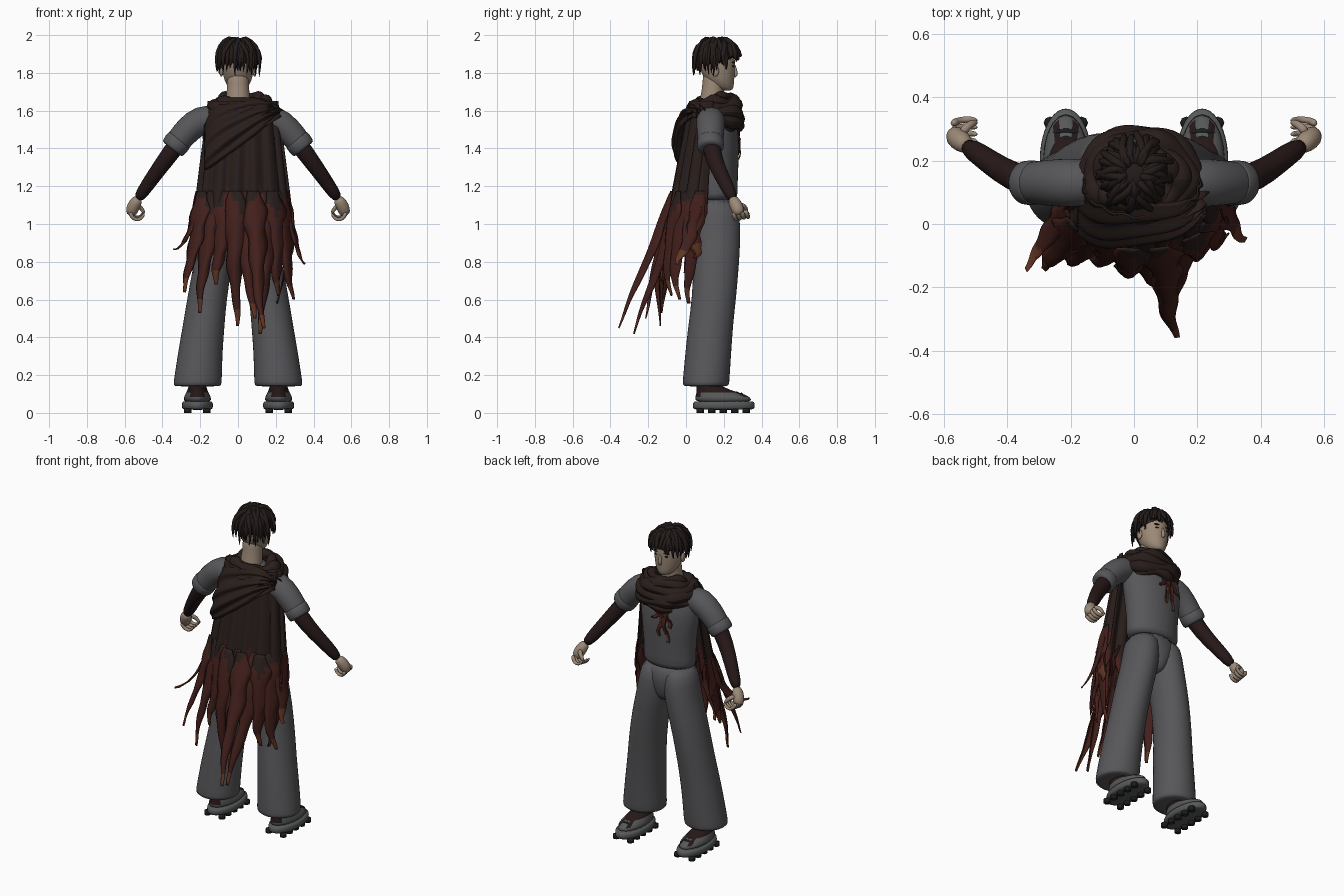
import bpy, bmesh, math, random
from mathutils import Vector

random.seed(4)
start_cube = bpy.data.objects.get("Cube")
if start_cube:
    bpy.data.objects.remove(start_cube)

def material(name, *rgb):
    mat = bpy.data.materials.new(name)
    mat.use_nodes = True
    mat.diffuse_color = (*rgb, 1)
    mat.node_tree.nodes["Principled BSDF"].inputs["Base Color"].default_value = (*rgb, 1)
    return mat

cloth_grey = material("cloth grey", .095, .095, .102)
shoe_grey = material("shoe grey", .095, .1, .1)
rubber = material("dark rubber", .012, .012, .014)
skin = material("skin", .33, .25, .185)
hair_brown = material("hair brown", .017, .011, .01)
wrap_brown = material("wrap brown", .022, .013, .011)
arm_maroon = material("arm maroon", .02, .009, .009)
ember_red = material("ember red", .055, .014, .011)
tip_orange = material("tip orange", .12, .035, .016)
cape_colours = [wrap_brown, ember_red, tip_orange]

def finish(name, bm, mats, rule=None, level=0, thickness=0):
    """Turn a bmesh into a smooth object, colouring faces by a rule on their centre."""
    bmesh.ops.recalc_face_normals(bm, faces=bm.faces)
    for face in bm.faces:
        face.smooth = True
        face.material_index = rule(face.calc_center_median()) if rule else 0
    mesh = bpy.data.meshes.new(name)
    bm.to_mesh(mesh)
    bm.free()
    for mat in mats:
        mesh.materials.append(mat)
    obj = bpy.data.objects.new(name, mesh)
    bpy.context.collection.objects.link(obj)
    if thickness:
        obj.modifiers.new("Thickness", "SOLIDIFY").thickness = thickness
    if level:
        smooth = obj.modifiers.new("Smooth", "SUBSURF")
        smooth.levels = smooth.render_levels = level

def skin_rings(name, rings, mats, rule, level):
    """Bridge rings of points into a capped tube."""
    bm = bmesh.new()
    loops = [[bm.verts.new(p) for p in ring] for ring in rings]
    for low, high in zip(loops, loops[1:]):
        for i in range(len(low)):
            j = (i + 1) % len(low)
            bm.faces.new((low[i], low[j], high[j], high[i]))
    bm.faces.new(loops[0])
    bm.faces.new(loops[-1])
    finish(name, bm, mats, rule, level)

def turns(count):
    return [math.tau * i / count for i in range(count)]

def loft(name, sections, mats, side=1, rule=None, sides=20, level=1):
    """Stack level ellipses given as x, y, z, x radius, y radius."""
    rings = [[(side * x + rx * math.cos(a), y + ry * math.sin(a), z) for a in turns(sides)]
             for x, y, z, rx, ry in sections]
    skin_rings(name, rings, mats, rule, level)

def tube(name, points, mat, side=1, sides=12):
    """Sweep a circle along points given as x, y, z, radius."""
    path = [Vector((side * p[0], p[1], p[2])) for p in points]
    rings = []
    for i, centre in enumerate(path):
        along = (path[min(i + 1, len(path) - 1)] - path[max(i - 1, 0)]).normalized()
        across = along.cross(Vector((.1, 1, .05))).normalized()
        up = across.cross(along)
        rings.append([centre + points[i][3] * (across * math.cos(a) + up * math.sin(a)) for a in turns(sides)])
    skin_rings(name, rings, [mat], None, 1)

def sheet(name, point, columns, rows, mats, rule=None, thickness=.006):
    """Make a cloth grid from a function of two values between 0 and 1."""
    bm = bmesh.new()
    grid = [[bm.verts.new(point(i / columns, j / rows)) for j in range(rows + 1)] for i in range(columns + 1)]
    for a, b in zip(grid, grid[1:]):
        for j in range(rows):
            bm.faces.new((a[j], a[j + 1], b[j + 1], b[j]))
    finish(name, bm, mats, rule, 0, thickness)

def ball(name, centre, size, mat):
    bm = bmesh.new()
    bmesh.ops.create_uvsphere(bm, u_segments=20, v_segments=12, radius=1)
    bmesh.ops.scale(bm, vec=size, verts=bm.verts)
    bmesh.ops.translate(bm, vec=centre, verts=bm.verts)
    finish(name, bm, [mat])

# Torso, hips, neck and head, looking toward +y
loft("shirt", [(0, .16, 1.12, .163, .108), (0, .16, 1.15, .172, .115), (0, .16, 1.25, .165, .115),
               (0, .16, 1.4, .185, .125), (0, .15, 1.53, .2, .125), (0, .14, 1.61, .15, .1),
               (0, .14, 1.66, .075, .07)], [cloth_grey])
loft("hips", [(0, .165, .9, .04, .07), (0, .165, .95, .08, .1), (0, .165, 1.04, .15, .118),
              (0, .16, 1.16, .165, .11)], [cloth_grey])
loft("neck", [(0, .13, 1.6, .075, .07), (0, .135, 1.67, .062, .06), (0, .15, 1.75, .058, .06),
              (0, .15, 1.82, .06, .065)], [skin])
loft("head", [(0, .212, 1.705, .025, .03), (0, .2, 1.72, .05, .053), (0, .178, 1.76, .074, .078),
              (0, .168, 1.81, .084, .092), (0, .16, 1.87, .09, .102), (0, .16, 1.93, .08, .09),
              (0, .16, 1.97, .04, .045)], [skin])
tube("nose", [(0, .255, 1.845, .007), (0, .261, 1.815, .009), (0, .266, 1.79, .013),
              (0, .252, 1.778, .008)], skin)
ball("mouth", (0, .246, 1.748), (.022, .007, .005), arm_maroon)
for side, word in ((1, "left"), (-1, "right")):
    ball(word + "_eye", (side * .035, .249, 1.835), (.014, .006, .005), rubber)
    ball(word + "_brow", (side * .036, .249, 1.855), (.02, .009, .004), hair_brown)
    ball(word + "_ear", (side * .088, .155, 1.81), (.01, .02, .03), skin)

# Hair: a cap with tapered, uneven locks swirling from the crown
ball("hair_cap", (0, .155, 1.895), (.1, .102, .088), hair_brown)
for layer in range(3):
    for a in turns(24):
        a += random.uniform(-.12, .12) + layer * .09
        twist = random.uniform(-.7, .7)
        reach = random.uniform(.108, .13) - layer * .009
        drop = 1.785 + max(math.sin(a), -.1) * .075 + random.uniform(-.02, .04) + layer * .015
        def out(f, z, r, bend):
            turn = a + twist * bend
            return (f * reach * math.cos(turn), .162 + f * reach * math.sin(turn), z, r)
        tube("hair_lock", [out(.15, 1.962, .011, 1.5), out(.45, 1.972 + random.uniform(-.012, .026), .015, 1),
                           out(.85, 1.945, .016, .3), out(1.02, 1.875, .012, 0), out(.97, drop, .002, .2)],
             hair_brown, sides=6)

for side, word in ((1, "left"), (-1, "right")):
    # Arms
    tube(word + "_short_sleeve", [(.1, .13, 1.56, .072), (.2, .13, 1.555, .08), (.27, .13, 1.495, .074),
                                  (.315, .13, 1.44, .068), (.345, .13, 1.4, .065)], cloth_grey, side, 16)
    tube(word + "_sleeve_cuff", [(.305, .13, 1.452, .066), (.31, .13, 1.446, .073), (.346, .13, 1.4, .072),
                                 (.35, .13, 1.395, .06)], cloth_grey, side, 16)
    tube(word + "_arm", [(.28, .13, 1.48, .05), (.35, .135, 1.385, .05), (.42, .17, 1.29, .043),
                         (.48, .215, 1.205, .038), (.535, .25, 1.125, .031)], arm_maroon, side)
    # Hands with curled fingers
    tube(word + "_palm", [(.525, .243, 1.14, .026), (.545, .26, 1.11, .035), (.562, .275, 1.075, .036),
                          (.568, .285, 1.045, .025)], skin, side)
    for f in range(4):
        y, z = .25 + f * .022, 1.045 + f * .004
        tube(word + "_finger", [(.572, y, z + .02, .014), (.562, y + .008, z - .012, .012),
                                (.535, y + .014, z - .026, .011), (.508, y + .014, z - .014, .01),
                                (.496, y + .01, z + .012, .007)], skin, side, 8)
    tube(word + "_thumb", [(.545, .285, 1.1, .018), (.525, .31, 1.095, .014), (.505, .32, 1.075, .012),
                           (.497, .32, 1.055, .008)], skin, side, 8)
    # Wide trouser legs
    loft(word + "_trouser_leg", [(.215, .105, .14, .115, .11), (.215, .105, .145, .13, .125),
                                 (.212, .107, .18, .128, .125), (.2, .118, .32, .119, .123),
                                 (.182, .13, .46, .112, .12), (.165, .148, .6, .106, .118),
                                 (.135, .16, .78, .104, .122), (.1, .165, .92, .103, .125),
                                 (.085, .165, 1.03, .098, .123), (.075, .16, 1.14, .088, .108)],
         [cloth_grey], side)
    # Shoes with dark tongues, laces and studded soles
    loft(word + "_shoe_sole", [(.215, .2, .016, .072, .155), (.215, .2, .022, .084, .167),
                               (.215, .2, .055, .084, .167), (.215, .2, .064, .076, .16)], [shoe_grey], side)
    loft(word + "_shoe_upper", [(.215, .2, .05, .077, .16), (.215, .197, .085, .073, .15),
                                (.215, .17, .108, .06, .115), (.215, .125, .132, .048, .07),
                                (.215, .115, .17, .045, .06)], [shoe_grey, arm_maroon], side,
         lambda c: int(c.z > .085 and c.y < .31 and (abs(abs(c.x) - .215) < .036 or c.z > .11)))
    for row in range(6):
        y, z = .175 + row * .023, .128 - row * .005
        tube(word + "_lace", [(.158, y - .01, z - .035, .007), (.18, y, z - .008, .009), (.215, y + .006, z, .009),
                              (.25, y, z - .008, .009), (.272, y - .01, z - .035, .007)], rubber, side, 6)
    for x in (.165, .265):
        for row in range(5):
            loft(word + "_sole_stud", [(x, .075 + row * .061, z, .02, .02) for z in (0, .024)], [rubber],
                 side, None, 8, 0)

# Cape hanging round the back, burnt red below an uneven line
def cape_point(angle, t):
    width = .185 + .085 * t + .008 * math.sin(angle * 17) * (.4 + t)
    front = .13 - .065 * t
    depth = front - .02 + .125 * t
    fold = .015 * math.sin(angle * 15 + t) * (.3 + t)
    return Vector((.025 + width * math.sin(angle), front - depth * math.cos(angle) + fold, 1.65 - .72 * t))

def ragged(value):
    return abs((value % 1) * 2 - 1)

def cape_rule(c):
    return int(c.z < 1.02 + .14 * ragged(c.x * 6 + .3) + .05 * ragged(c.x * 17))

sheet("cape", lambda u, v: cape_point((u - .5) * 3.4, v * (1 - .17 * ragged(u * 11))), 110, 48,
      cape_colours, cape_rule)

# Torn tails, each a tapered folded strip that grows out of the cloth
def tail(name, start, middle, tip, half_width, across, rule, fold):
    wave = random.uniform(0, 6)
    def point(u, v):
        spine = start * (1 - v) ** 2 + middle * 2 * v * (1 - v) + tip * v * v
        offset = (u - .5) * 2
        width = (half_width * min(1, .35 + v * 4) * (1 - v ** 1.3) + .008) * (1 + .14 * math.sin(v * 23 + wave * offset))
        ripple = .009 * v * math.sin(v * 9 + wave)
        crease = fold * (1 - offset ** 2) * math.sin(math.pi * v ** .8)
        return spine + across * (offset * width + ripple) + Vector((0, ripple - crease - .006, 0))
    sheet(name, point, 6, 36, cape_colours, rule)

tails = [(-88, -.24, .0, .74), (-76, -.345, -.14, .87), (-60, -.29, -.14, .64), (-42, -.21, -.13, .53),
         (-25, -.12, -.12, .68), (-9, -.01, -.14, .46), (4, .08, -.22, .5), (15, .13, -.36, .45),
         (27, .12, -.27, .42), (42, .21, -.08, .62), (57, .29, -.04, .6), (74, .355, -.04, .79),
         (82, .21, .03, .58), (90, .27, .06, .82)]
for degrees, x, y, z in tails:
    angle = math.radians(degrees)
    along = Vector((math.cos(angle), math.sin(angle) * .5, 0)).normalized()
    tip = Vector((x, y, z))
    tail("cape_tail", cape_point(angle, .66), cape_point(angle, 1.1), tip, .062 if abs(degrees) < 70 else .04,
         along, lambda c: 2 if (c - tip).length < .08 else cape_rule(c), .04)

# Draped hood lying diagonally across the back
def hood_point(u, v):
    low, high = 1.29 + .3 * u, 1.67 - .09 * (2 * u - 1) ** 4
    bulge = math.sin(min(v * 1.15, 1) * math.pi / 2) * (.135 - .055 * u)
    return (-.18 + .4 * u, .05 - bulge + .07 * (2 * u - 1) ** 4 + .012 * math.sin(v * 21 + u * 3),
            high + (low - high) * v)

sheet("draped_hood", hood_point, 24, 40, [wrap_brown], None, .025)

# Scarf rolls round the neck: width, depth, back height, front height, thickness
rolls = [(.1, .095, 1.635, 1.675, .026), (.125, .11, 1.63, 1.65, .032), (.15, .125, 1.61, 1.62, .036),
         (.172, .135, 1.58, 1.585, .036), (.165, .14, 1.55, 1.55, .034), (.13, .142, 1.54, 1.515, .026)]
for k, (wide, deep, back, front, thick) in enumerate(rolls):
    def roll_point(u, v):
        a, b = u * math.tau, v * math.tau
        r = thick * (1 + .2 * math.sin(a * 5 + k))
        lean = 1 if math.sin(a) > 0 else .75
        z = back + (front - back) * (1 + math.sin(a)) / 2 + .01 * math.sin(a * 3 + k * 2)
        return (.02 + (wide + r * math.cos(b)) * math.cos(a),
                .14 + (deep * lean + r * math.cos(b)) * math.sin(a), z + r * math.sin(b))
    sheet("scarf_roll", roll_point, 48, 12, [wrap_brown], None, 0)

# Frayed scarf ends on the chest
for x, tip_x, z in ((-.05, -.1, 1.41), (-.04, -.06, 1.31), (-.02, -.01, 1.34), (0, .04, 1.44)):
    tail("scarf_end", Vector((x, .285, 1.53)), Vector((x, .295, 1.45)), Vector((tip_x, .287, z)), .008,
         Vector((1, 0, 0)), lambda c: 1 + int(c.z < 1.36), .004)
